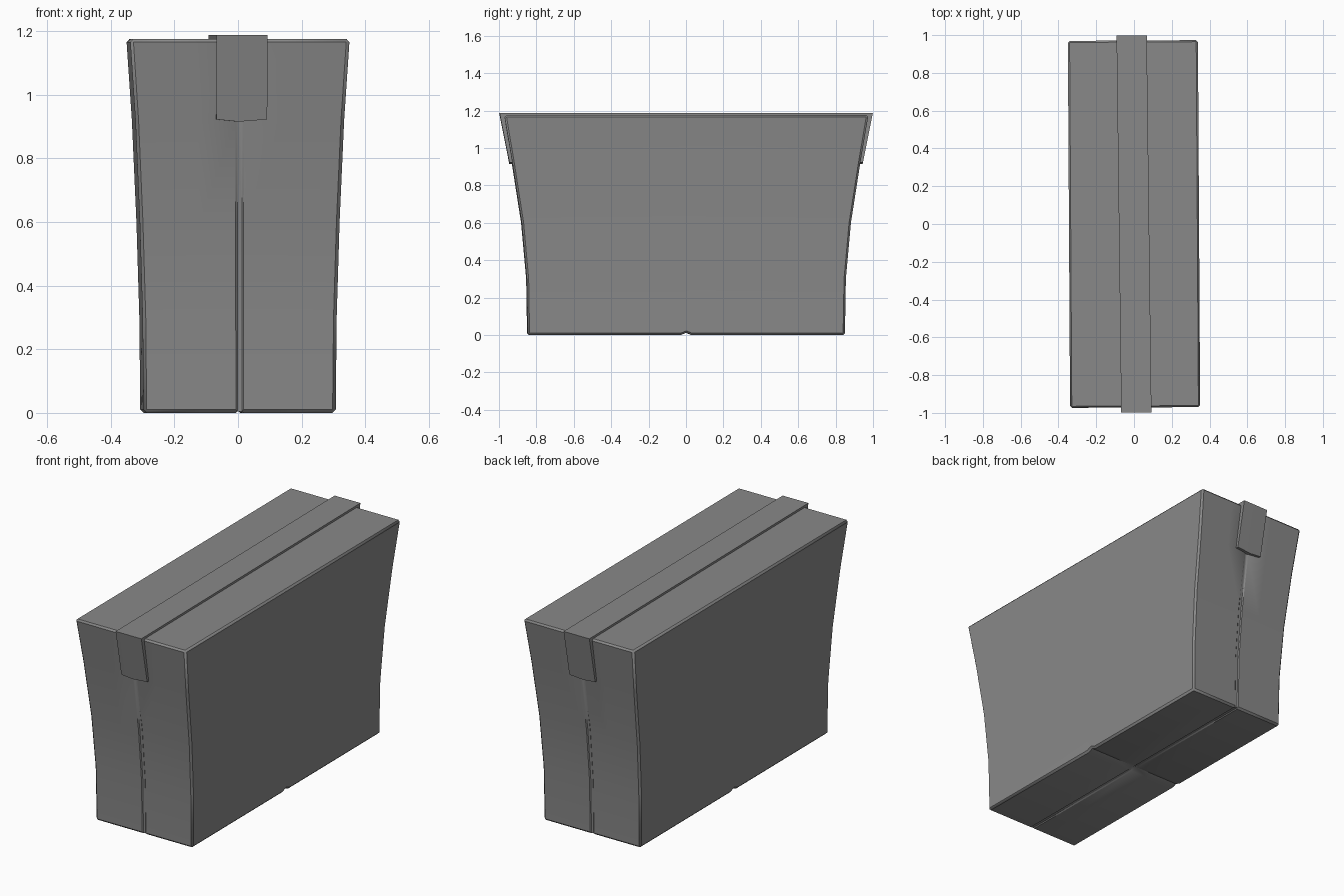
import bpy, bmesh

cube = bpy.data.objects.get("Cube")
if cube:
    bpy.data.objects.remove(cube, do_unlink=True)

grey = bpy.data.materials.new("plain_grey")
grey.use_nodes = True
grey.diffuse_color = (0.25, 0.25, 0.25, 1)
grey.node_tree.nodes["Principled BSDF"].inputs["Base Color"].default_value = (0.25, 0.25, 0.25, 1)


def make_object(name, bm, yaw):
    bmesh.ops.remove_doubles(bm, verts=bm.verts, dist=0.0001)
    bmesh.ops.recalc_face_normals(bm, faces=bm.faces)
    mesh = bpy.data.meshes.new(name)
    bm.to_mesh(mesh)
    bm.free()
    mesh.materials.append(grey)
    obj = bpy.data.objects.new(name, mesh)
    bpy.context.collection.objects.link(obj)
    obj.rotation_euler.z = yaw
    return obj


def smooth(obj, angle):
    bpy.ops.object.select_all(action='DESELECT')
    bpy.context.view_layer.objects.active = obj
    obj.select_set(True)
    bpy.ops.object.shade_smooth_by_angle(angle=angle)


# Flared bag body: lattice surface with creased ends and underside
HEIGHT = 1.175
columns = [-1, -0.4, -0.04, 0, 0.04, 0.4, 1]
rows = [-1, -0.035, 0, 0.035, 1]
# height, half width, half depth
levels = [(0, 0.302, 0.848), (0.3, 0.305, 0.853), (0.6, 0.314, 0.88),
          (0.92, 0.328, 0.93), (HEIGHT, 0.345, 0.973)]
bm = bmesh.new()


def body_point(i, j, k):
    z, half_x, half_y = levels[k]
    u, v = columns[i], rows[j]
    x, y = u * half_x, v * half_y
    if abs(v) == 1 and u == 0 and z < HEIGHT:
        y -= v * 0.012
    if k == 0 and (u == 0 or v == 0):
        z += 0.012
    return bm.verts.new((x, y, z))


def cap_pair(count_a, count_b, ends, locate):
    for end in ends:
        for a in range(count_a - 1):
            for b in range(count_b - 1):
                corners = [(a, b), (a + 1, b), (a + 1, b + 1), (a, b + 1)]
                bm.faces.new([body_point(*locate(p, q, end)) for p, q in corners])


nx, ny, nz = len(columns), len(rows), len(levels)
cap_pair(nx, ny, (0, nz - 1), lambda a, b, e: (a, b, e))
cap_pair(nx, nz, (0, ny - 1), lambda a, b, e: (a, e, b))
cap_pair(ny, nz, (0, nx - 1), lambda a, b, e: (e, a, b))
body = make_object("bag_body", bm, 0.006)
bevel = body.modifiers.new("soft_edges", 'BEVEL')
bevel.width = 0.01
bevel.segments = 1
bevel.limit_method = 'ANGLE'
bevel.angle_limit = 1.05
smooth(body, 0.6)

# Closing strap folded over the top and both ends
outer = [(-0.945, 0.922), (-0.998, 1.187), (0.998, 1.187), (0.945, 0.922)]
inner = [(-0.915, 0.922), (-0.965, 1.17), (0.965, 1.17), (0.915, 0.922)]
bm = bmesh.new()
sections = []
for x in (-0.08, -0.01, 0.08):
    drop = 0.007 if x == -0.01 else 0
    section = [(y, z - drop if z < 1 else z) for y, z in outer + inner[::-1]]
    sections.append([bm.verts.new((x, y, z)) for y, z in section])
for first, second in zip(sections, sections[1:]):
    for n in range(len(first)):
        m = (n + 1) % len(first)
        bm.faces.new([first[n], first[m], second[m], second[n]])
for section in (sections[0], sections[-1]):
    for n in range(3):
        bm.faces.new([section[n], section[n + 1], section[6 - n], section[7 - n]])
strap = make_object("closing_strap", bm, 0.0125)
smooth(strap, 0.4)
